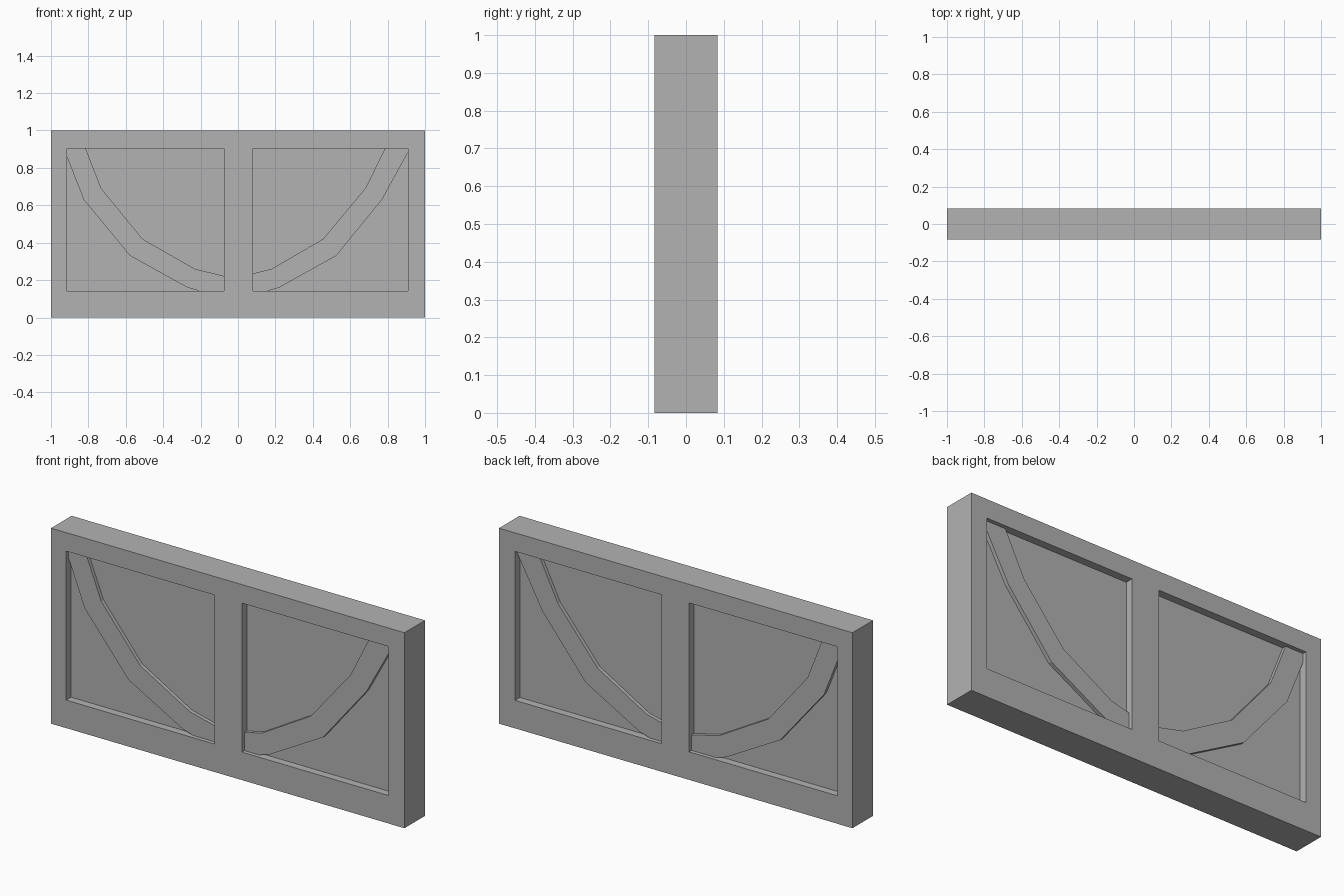
import bpy
import bmesh

if "Cube" in bpy.data.objects:
    bpy.data.objects.remove(bpy.data.objects["Cube"], do_unlink=True)

grey = bpy.data.materials.new("plain grey")
grey.use_nodes = True
grey.diffuse_color = (0.448, 0.448, 0.448, 1)
grey.node_tree.nodes["Principled BSDF"].inputs["Base Color"].default_value = grey.diffuse_color

HALF = 0.083          # half depth of the frame
PANEL = 0.043         # half depth of the infill panel
BRACE = 0.062         # half depth of the curved brace
LEFT, RIGHT = -0.915, 0.91
BOTTOM, TOP = 0.143, 0.905


def extrude_profile(name, points, half):
    """Extrude a closed x-z outline through the depth, centred on y = 0."""
    bm = bmesh.new()
    face = bm.faces.new([bm.verts.new((x, -half, z)) for x, z in points])
    new = bmesh.ops.extrude_face_region(bm, geom=[face])["geom"]
    verts = [v for v in new if isinstance(v, bmesh.types.BMVert)]
    bmesh.ops.translate(bm, verts=verts, vec=(0, 2 * half, 0))
    bmesh.ops.recalc_face_normals(bm, faces=bm.faces)
    mesh = bpy.data.meshes.new(name)
    bm.to_mesh(mesh)
    bm.free()
    mesh.materials.append(grey)
    obj = bpy.data.objects.new(name, mesh)
    bpy.context.collection.objects.link(obj)
    return obj


def board(name, x0, x1, z0, z1, half):
    return extrude_profile(name, [(x0, z0), (x1, z0), (x1, z1), (x0, z1)], half)


# Outer frame
board("right_post", -1, LEFT, 0, 1, HALF)
board("left_post", RIGHT, 1, 0, 1, HALF)
board("bottom_rail", LEFT, RIGHT, 0, BOTTOM, HALF - 0.0005)
board("top_rail", LEFT, RIGHT, TOP, 1, HALF - 0.0005)
board("centre_post", -0.075, 0.08, BOTTOM, TOP, HALF - 0.0005)

# Recessed infill
board("panel", LEFT, RIGHT, BOTTOM, TOP, PANEL)

# Curved brace, its ends trimmed by the frame
outer = [(LEFT, 0.86), (-0.825, 0.63), (-0.577, 0.33), (-0.27, 0.16), (-0.21, BOTTOM),
         (0.16, BOTTOM), (0.22, 0.16), (0.525, 0.33), (0.77, 0.63), (RIGHT, 0.885), (RIGHT, TOP)]
inner = [(0.787, TOP), (0.68, 0.69), (0.455, 0.42), (0.18, 0.26), (-0.025, 0.21),
         (-0.23, 0.26), (-0.51, 0.42), (-0.731, 0.69), (-0.815, TOP), (LEFT, TOP)]
extrude_profile("curved_brace", outer + inner, BRACE)
